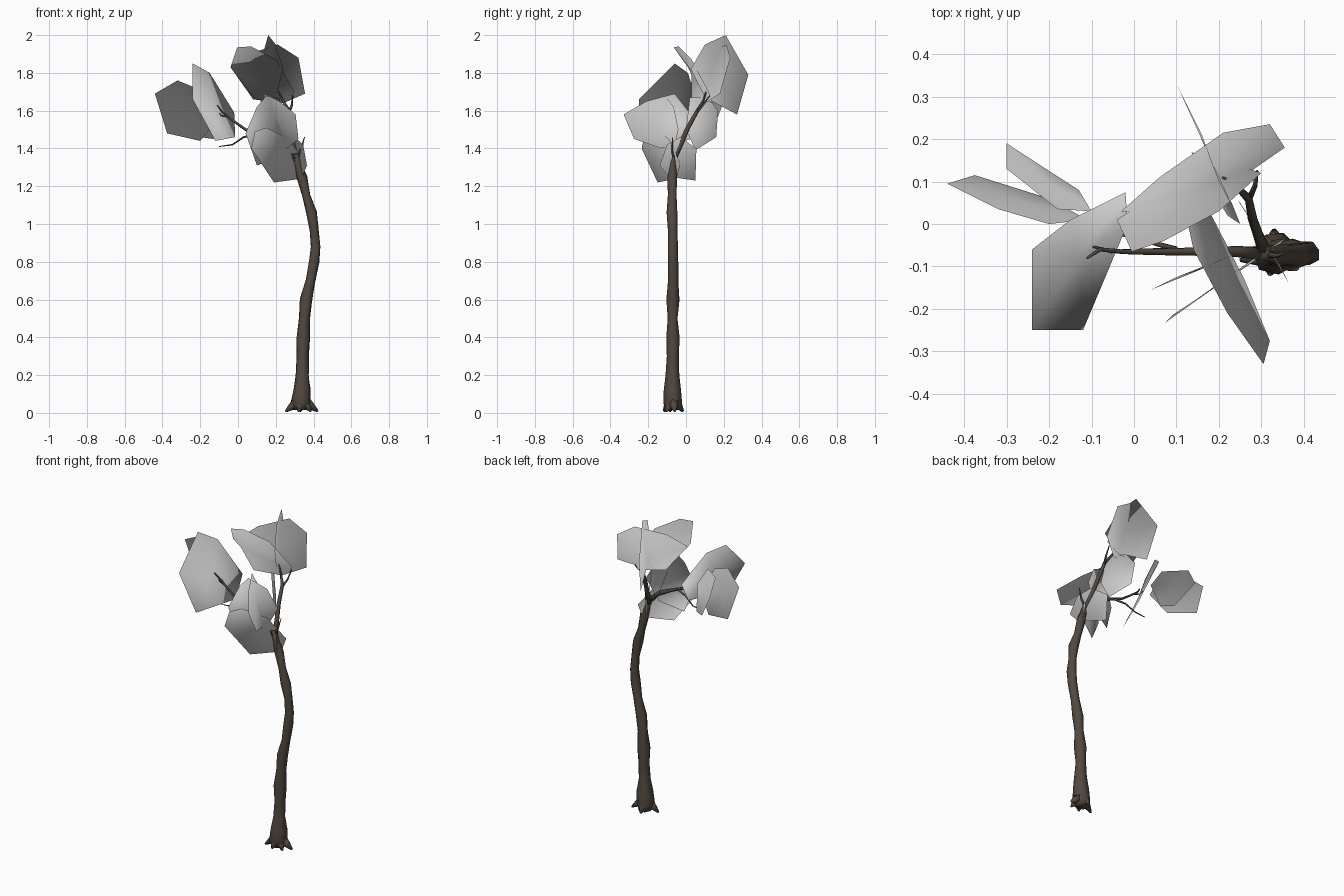
import bpy, bmesh, math, random
from mathutils import Vector

random.seed(4)

bark = bpy.data.materials.new("bark_brown")
bark.diffuse_color = (0.085, 0.066, 0.051, 1)
CROWN = Vector((0, 0, 1.45))


def finish(bm, name, mat=None):
    me = bpy.data.meshes.new(name)
    bm.to_mesh(me)
    bm.free()
    if mat:
        me.materials.append(mat)
    for p in me.polygons:
        p.use_smooth = True
    ob = bpy.data.objects.new(name, me)
    bpy.context.collection.objects.link(ob)
    return ob


def tube(name, path, sides=7, wobble=0.0):
    """Tapering limb along (x, y, z, radius) stations."""
    bm = bmesh.new()
    pts = [Vector(p[:3]) for p in path]
    rings = []
    for i, p in enumerate(pts):
        d = (pts[min(i + 1, len(pts) - 1)] - pts[max(i - 1, 0)]).normalized()
        u = d.cross(Vector((0.13, 1, 0.21))).normalized()
        v = d.cross(u)
        ring = []
        for k in range(sides):
            a = math.tau * k / sides
            r = path[i][3] * (1 + random.uniform(-wobble, wobble))
            ring.append(bm.verts.new(p + r * (u * math.cos(a) + v * math.sin(a))))
        rings.append(ring)
    for a, b in zip(rings, rings[1:]):
        for k in range(sides):
            n = (k + 1) % sides
            bm.faces.new((a[k], a[n], b[n], b[k]))
    bm.faces.new(rings[0][::-1])
    bm.faces.new(rings[-1])
    bmesh.ops.recalc_face_normals(bm, faces=bm.faces)
    return finish(bm, name, bark)


def leaf(name, outline):
    """Thin leaf card fanned from its centre, shaded like part of a round crown."""
    pts = [Vector(p) for p in outline]
    mid = sum(pts, Vector()) / len(pts)
    area = sum((a.cross(b) for a, b in zip(pts, pts[1:] + pts[:1])), Vector())
    if area.dot(mid - CROWN) < 0:
        pts.reverse()
    bm = bmesh.new()
    vs = [bm.verts.new(p) for p in pts]
    c = bm.verts.new(mid)
    for i, v in enumerate(vs):
        bm.faces.new((v, vs[(i + 1) % len(vs)], c))
    ob = finish(bm, name)
    ob.data.normals_split_custom_set_from_vertices(
        [(v.co - CROWN).normalized() for v in ob.data.vertices])
    return ob


# Trunk
tube("trunk", [
    (.335, -.068, .015, .046), (.335, -.068, .05, .054), (.338, -.068, .12, .047),
    (.342, -.07, .20, .036), (.342, -.07, .30, .032), (.345, -.068, .40, .036),
    (.352, -.07, .50, .029), (.362, -.07, .60, .034), (.385, -.068, .70, .027),
    (.405, -.07, .80, .029), (.412, -.07, .88, .028), (.405, -.07, .97, .024),
    (.39, -.072, 1.06, .030), (.362, -.07, 1.15, .024), (.338, -.072, 1.25, .027),
    (.318, -.07, 1.31, .02), (.303, -.07, 1.37, .017)], wobble=0.1)

# Roots
for i, (x, y) in enumerate([(.252, -.085), (.32, -.118), (.385, -.105),
                            (.422, -.06), (.33, -.015)]):
    cx, cy = .335 + (x - .335) * .3, -.068 + (y + .068) * .3
    tube(f"root_{i + 1}", [(cx, cy, .055, .03),
                           ((cx + x) / 2, (cy + y) / 2, .032, .02),
                           (x, y, .008, .006)], sides=5)

# Branches and twigs
branches = {
    "left_branch": [(.31, -.07, 1.34, .017), (.24, -.065, 1.41, .013),
                    (.14, -.065, 1.46, .010), (.04, -.065, 1.50, .008),
                    (-.03, -.065, 1.55, .006), (-.08, -.06, 1.59, .005), (-.11, -.08, 1.63, .003)],
    "left_upper_twig": [(-.05, -.065, 1.565, .005), (-.09, -.055, 1.575, .003), (-.11, -.05, 1.60, .002)],
    "left_lower_twig": [(.10, -.06, 1.475, .007), (.03, -.04, 1.46, .005),
                        (-.03, -.025, 1.42, .004), (-.10, -.02, 1.41, .002)],
    "upper_branch": [(.31, -.07, 1.33, .018), (.293, -.03, 1.42, .014), (.28, .01, 1.51, .012),
                     (.27, .06, 1.60, .010), (.24, .09, 1.65, .006), (.21, .11, 1.71, .003)],
    "upper_twig": [(.27, .055, 1.59, .008), (.285, .09, 1.63, .006), (.29, .125, 1.68, .003)],
    "short_twig": [(.31, -.07, 1.34, .011), (.335, -.075, 1.40, .006), (.352, -.07, 1.46, .002)],
}
for name, path in branches.items():
    tube(name, path, sides=6, wobble=0.06)

# Left leaf cluster
leaf("left_leaf_front", [(-.24, -.06, 1.85), (-.24, -.25, 1.66), (-.12, -.25, 1.44),
                         (-.015, 0, 1.46), (-.02, .075, 1.59), (-.15, .01, 1.80)])
leaf("left_leaf_outer", [(-.44, .095, 1.69), (-.375, .115, 1.48), (-.20, .06, 1.44),
                         (-.11, .01, 1.55), (-.20, 0, 1.71), (-.32, .035, 1.76)])
leaf("left_leaf_back", [(-.30, .19, 1.62), (-.30, .13, 1.73), (-.18, .035, 1.72),
                        (-.10, .03, 1.60), (-.13, .08, 1.45), (-.20, .125, 1.46)])

# Top leaf cluster
leaf("top_leaf_upright", [(.10, .33, 1.79), (.13, .27, 1.58), (.20, .10, 1.67),
                          (.24, .025, 1.82), (.20, .10, 1.95), (.16, .21, 2.0)])
leaf("top_leaf_back", [(-.03, .03, 1.82), (.06, .11, 1.90), (.21, .215, 1.95),
                       (.32, .235, 1.88), (.355, .18, 1.69), (.24, .10, 1.64), (.09, .03, 1.66)])
leaf("top_leaf_front", [(-.04, .01, 1.83), (-.005, -.065, 1.935), (.07, -.04, 1.94),
                        (.20, .03, 1.87), (.30, .12, 1.70), (.24, .14, 1.64), (.08, .09, 1.66)])

# Middle leaf cluster
leaf("middle_leaf_forward", [(.305, -.33, 1.58), (.22, -.21, 1.65), (.14, -.06, 1.69),
                             (.125, .01, 1.60), (.18, .025, 1.45), (.26, -.13, 1.40), (.32, -.275, 1.45)])
leaf("middle_leaf_upper", [(.04, -.155, 1.48), (.10, -.13, 1.62), (.15, -.11, 1.68),
                           (.25, -.065, 1.62), (.31, -.04, 1.50), (.24, -.07, 1.36), (.10, -.125, 1.31)])
leaf("middle_leaf_lower", [(.07, -.235, 1.40), (.09, -.215, 1.49), (.15, -.175, 1.51),
                           (.27, -.09, 1.45), (.36, -.03, 1.32), (.34, -.05, 1.24), (.19, -.15, 1.22)])
leaf("middle_leaf_right", [(.365, -.14, 1.31), (.345, -.10, 1.42), (.30, -.03, 1.46),
                           (.245, .055, 1.40), (.25, .05, 1.23), (.34, -.09, 1.25)])
leaf("middle_leaf_back", [(.135, .17, 1.60), (.155, .16, 1.46), (.23, .05, 1.39),
                          (.25, 0, 1.50), (.22, .02, 1.67), (.16, .12, 1.67)])
